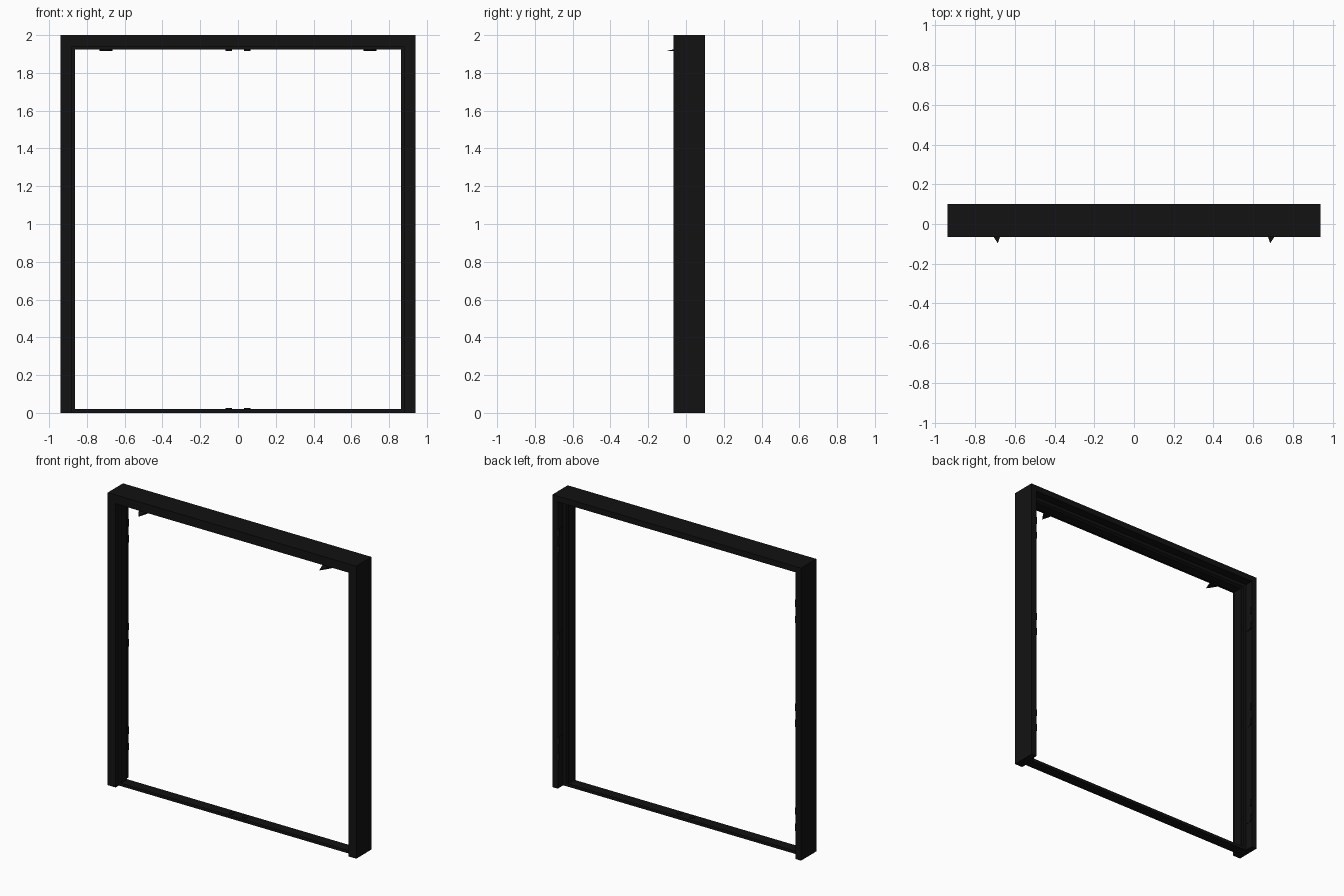
import bpy, bmesh, math
from mathutils import Vector

if "Cube" in bpy.data.objects:
    bpy.data.objects.remove(bpy.data.objects["Cube"])

mat = bpy.data.materials.new("black_paint")
mat.diffuse_color = (0.006, 0.006, 0.006, 1)
mat.use_nodes = True
mat.node_tree.nodes["Principled BSDF"].inputs["Base Color"].default_value = mat.diffuse_color
W, H = 0.94, 2.0


def finish(bm, name):
    bmesh.ops.recalc_face_normals(bm, faces=bm.faces)
    me = bpy.data.meshes.new(name)
    bm.to_mesh(me)
    bm.free()
    ob = bpy.data.objects.new(name, me)
    bpy.context.collection.objects.link(ob)
    me.materials.append(mat)
    return ob


def box(name, x0, x1, y0, y1, z0, z1):
    bm = bmesh.new()
    bmesh.ops.create_cube(bm, size=1)
    for v in bm.verts:
        c = v.co + Vector((.5, .5, .5))
        v.co = (x0 + (x1 - x0) * c.x, y0 + (y1 - y0) * c.y, z0 + (z1 - z0) * c.z)
    return finish(bm, name)


def cylinder(name, x, y, z0, z1, r, n=16):
    bm = bmesh.new()
    bmesh.ops.create_cone(bm, cap_ends=True, segments=n, radius1=r, radius2=r, depth=z1 - z0)
    bmesh.ops.translate(bm, verts=bm.verts, vec=(x, y, (z0 + z1) / 2))
    for f in bm.faces:
        f.smooth = len(f.verts) == 4
    for e in bm.edges:
        e.smooth = all(f.smooth for f in e.link_faces)
    return finish(bm, name)


def sweep(name, profile):
    """Sweep an (inset, y) profile up one jamb, over the head and down the other, mitred."""
    bm = bmesh.new()
    rings = []
    for sx, top in ((-1, 0), (-1, 1), (1, 1), (1, 0)):
        rings.append([bm.verts.new((sx * (W - u), y, H - u if top else 0)) for u, y in profile])
    n = len(profile)
    for a, b in zip(rings, rings[1:]):
        for i in range(n):
            j = (i + 1) % n
            bm.faces.new((a[i], a[j], b[j], b[i]))
    bm.faces.new(rings[0])
    bm.faces.new(rings[-1])
    return finish(bm, name)


# Double rebated frame with its raised stop in the middle
sweep("door_frame", [(0, -.065), (.06, -.065), (.06, -.03), (.077, -.03),
                     (.077, .035), (.04, .035), (.04, .1), (0, .1)])

# Rubber seal in the corner of the rear rebate
sweep("door_seal", [(.04, .035), (.066, .035), (.06, .041), (.04, .041)])

# Threshold
box("threshold", -.88, .88, -.03, .04, 0, .02)

for s, side in ((-1, "left"), (1, "right")):
    # Hinges: frame leaf and two outer knuckles each
    for i, z in enumerate((.27, .98, 1.69)):
        x = s * .898
        box(f"hinge_leaf_{side}_{i}", min(x, s * .9), max(x, s * .9), .05, .098, z - .08, z + .08)
        for k, dz in (("lower", -.055), ("upper", .055)):
            cylinder(f"hinge_knuckle_{side}_{i}_{k}", s * .897, .094,
                     z + dz - .023, z + dz + .023, .006)

    # Pointed guide plate under the head, sticking out at the front
    bm = bmesh.new()
    outline = [(.733, -.02), (.665, -.02), (.672, -.055), (.685, -.097), (.71, -.06)]
    lo = [bm.verts.new((s * x, y, 1.915)) for x, y in outline]
    f = bm.faces.new(lo)
    r = bmesh.ops.extrude_face_region(bm, geom=[f])
    for v in r["geom"]:
        if isinstance(v, bmesh.types.BMVert):
            v.co.z = 1.925 if v.co.y > -.09 else 1.918
    finish(bm, f"guide_plate_{side}")

    # Bolt sockets in the head and threshold
    cylinder(f"head_bolt_socket_{side}", s * .05, .003, 1.915, 1.924, .017)
    cylinder(f"floor_bolt_socket_{side}", s * .05, .003, .019, .026, .017)
